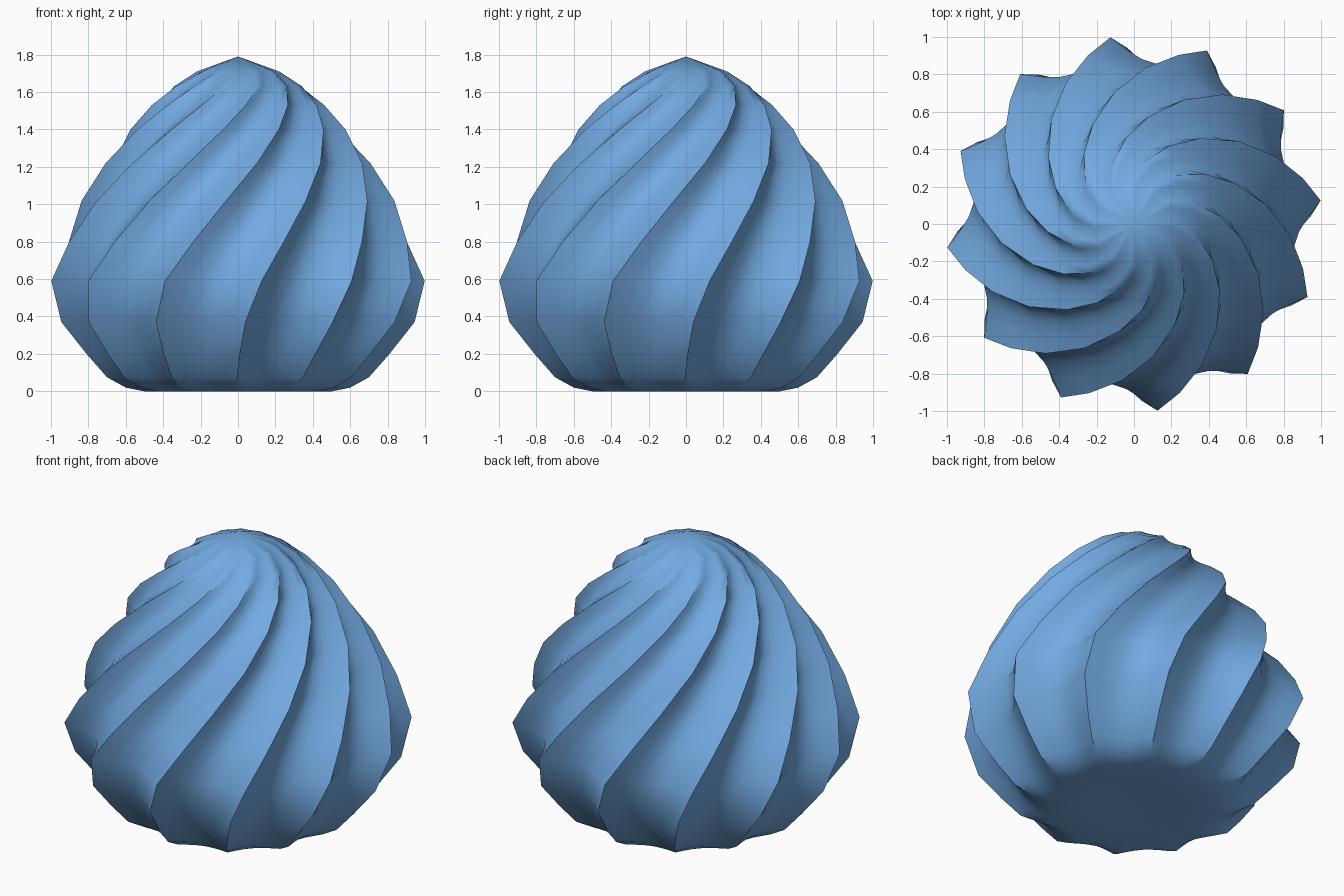
import bpy, bmesh, math

if "Cube" in bpy.data.objects:
    bpy.data.objects.remove(bpy.data.objects["Cube"])

RIDGES, SUB = 12, 6          # twelve piped ridges, six points per ridge
N = RIDGES * SUB
# height, ridge radius, twist in degrees, groove depth as share of radius
RINGS = [
    (0.005, 0.30, -8, 0.03), (0.00, 0.50, -8, 0.07), (0.02, 0.60, -8, 0.09),
    (0.075, 0.70, -7.6, 0.11), (0.20, 0.81, -6.5, 0.125), (0.37, 0.945, -4.8, 0.14),
    (0.59, 1.006, 0, 0.14), (0.80, 0.935, 8, 0.14), (1.02, 0.838, 18.5, 0.14),
    (1.22, 0.715, 31, 0.14), (1.40, 0.580, 45, 0.14), (1.53, 0.463, 58, 0.13),
    (1.63, 0.350, 71, 0.11), (1.71, 0.220, 83, 0.06),
]

# swirl body: scalloped rings twisting towards the tip
bm = bmesh.new()
rings = []
for z, r, twist, depth in RINGS:
    ring = []
    for i in range(N):
        t = (i % SUB) / SUB
        rad = r * (1 - depth * math.sin(math.pi * t) ** 0.9)
        a = math.radians(7.2 + twist) + 2 * math.pi * i / N
        ring.append(bm.verts.new((rad * math.cos(a), rad * math.sin(a), z)))
    rings.append(ring)
for lo, hi in zip(rings, rings[1:]):
    for i in range(N):
        j = (i + 1) % N
        bm.faces.new((lo[i], lo[j], hi[j], hi[i]))

# pointed top and nearly flat underside
tip = bm.verts.new((0, 0, 1.79))
base = bm.verts.new((0, 0, 0.01))
for i in range(N):
    j = (i + 1) % N
    bm.faces.new((rings[-1][i], rings[-1][j], tip))
    bm.faces.new((rings[0][j], rings[0][i], base))
bmesh.ops.recalc_face_normals(bm, faces=bm.faces)
for f in bm.faces:
    f.smooth = True
# crisp ridge crests
for lo, hi in zip(rings[2:], rings[3:-1]):
    for i in range(0, N, SUB):
        bm.edges.get((lo[i], hi[i])).smooth = False

mesh = bpy.data.meshes.new("swirl_body")
bm.to_mesh(mesh)
bm.free()
body = bpy.data.objects.new("swirl_body", mesh)
bpy.context.collection.objects.link(body)

mat = bpy.data.materials.new("sky_blue")
mat.diffuse_color = (0.17, 0.40, 0.75, 1)
mat.use_nodes = True
mat.node_tree.nodes["Principled BSDF"].inputs["Base Color"].default_value = mat.diffuse_color
mesh.materials.append(mat)
